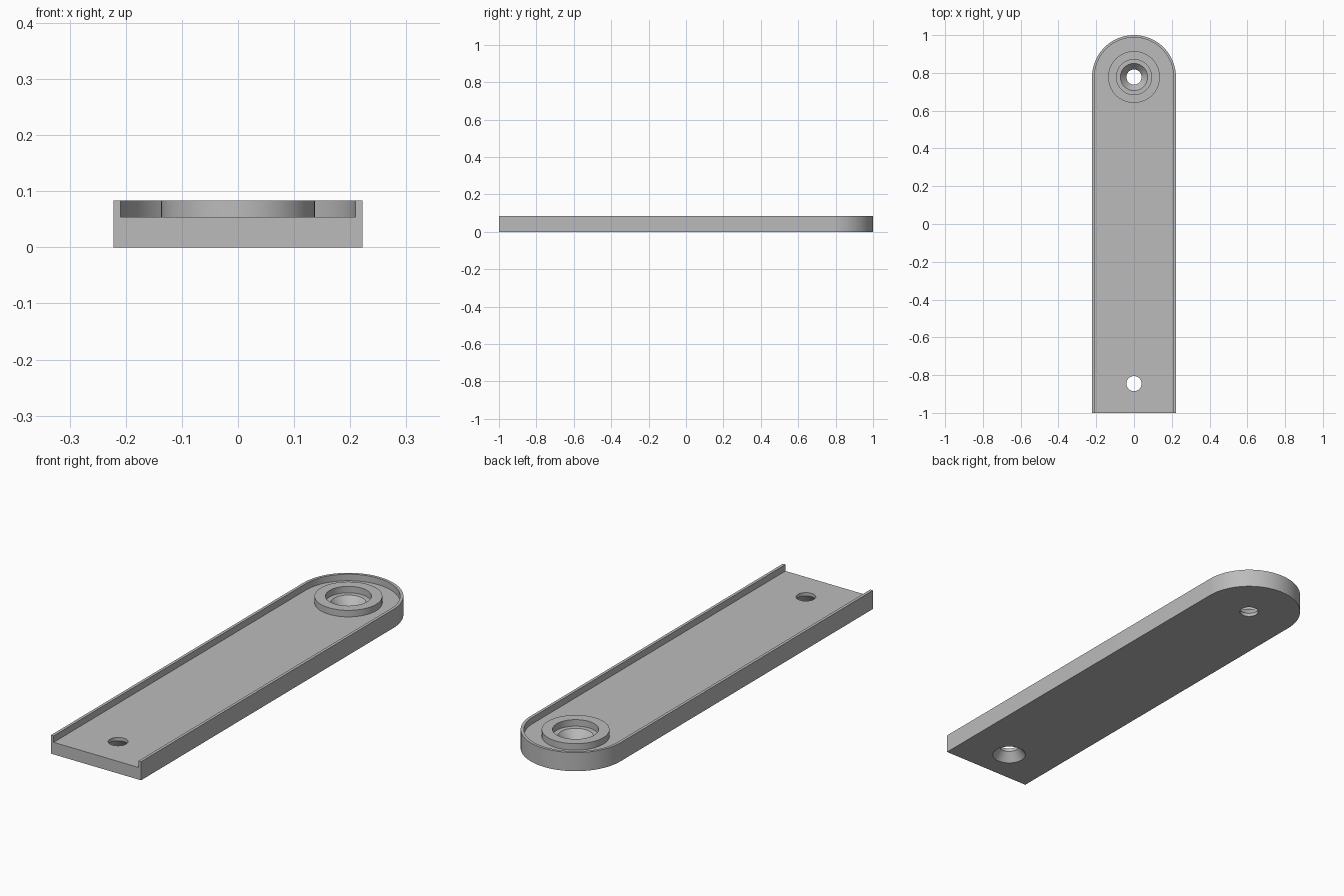
import bpy
import bmesh
from math import cos, sin, pi, radians

if "Cube" in bpy.data.objects:
    bpy.data.objects.remove(bpy.data.objects["Cube"], do_unlink=True)

HALF_W, WALL, HEIGHT, FLOOR = 0.222, 0.013, 0.083, 0.054
PIVOT_Y = 1 - HALF_W
SEGS = 64

grey = bpy.data.materials.new("plain_grey")
grey.use_nodes = True
grey.diffuse_color = (0.5, 0.5, 0.5, 1)
grey.node_tree.nodes["Principled BSDF"].inputs["Base Color"].default_value = (0.5, 0.5, 0.5, 1)


def finish(bm, name):
    bmesh.ops.recalc_face_normals(bm, faces=bm.faces)
    mesh = bpy.data.meshes.new(name)
    bm.to_mesh(mesh)
    bm.free()
    mesh.materials.append(grey)
    obj = bpy.data.objects.new(name, mesh)
    bpy.context.collection.objects.link(obj)
    return obj


def rounded_slab(name, r, front, z0, z1):
    """Straight strip with a half-round back end."""
    bm = bmesh.new()
    outline = [(-r, front), (r, front)]
    outline += [(r * cos(pi * i / SEGS), PIVOT_Y + r * sin(pi * i / SEGS)) for i in range(SEGS + 1)]
    face = bm.faces.new([bm.verts.new((x, y, z0)) for x, y in outline])
    top = bmesh.ops.extrude_face_region(bm, geom=[face])["geom"]
    bmesh.ops.translate(bm, vec=(0, 0, z1 - z0),
                        verts=[v for v in top if isinstance(v, bmesh.types.BMVert)])
    return finish(bm, name)


def lathe(name, profile, y):
    """Solid of revolution from (radius, z) pairs, bottom to top."""
    bm = bmesh.new()
    rings = [[bm.verts.new((r * cos(2 * pi * i / SEGS), y + r * sin(2 * pi * i / SEGS), z))
              for i in range(SEGS)] for r, z in profile]
    for low, high in zip(rings, rings[1:]):
        for i in range(SEGS):
            j = (i + 1) % SEGS
            bm.faces.new((low[i], low[j], high[j], high[i]))
    bm.faces.new(rings[0])
    bm.faces.new(rings[-1])
    return finish(bm, name)


def combine(body, tool, operation):
    mod = body.modifiers.new(operation.lower(), "BOOLEAN")
    mod.operation, mod.solver, mod.object = operation, "EXACT", tool
    bpy.context.view_layer.update()
    evaluated = body.evaluated_get(bpy.context.evaluated_depsgraph_get())
    mesh = bpy.data.meshes.new_from_object(evaluated)
    body.modifiers.clear()
    body.data = mesh
    bpy.data.objects.remove(tool, do_unlink=True)


# Tray body with a rim along the sides and round end, open at the front
tray = rounded_slab("tray_arm", HALF_W, -1, 0, HEIGHT)
combine(tray, rounded_slab("pocket", HALF_W - WALL, -1.1, FLOOR, 0.2), "DIFFERENCE")

# Raised boss at the round end
combine(tray, lathe("boss", [(0.137, 0.03), (0.137, HEIGHT)], PIVOT_Y), "UNION")

# Stepped, countersunk hole through the boss
combine(tray, lathe("boss_hole", [(0.04, -0.05), (0.04, 0.015), (0.072, FLOOR),
                                  (0.093, FLOOR), (0.093, 0.2)], PIVOT_Y), "DIFFERENCE")

# Front hole, countersunk from beneath
combine(tray, lathe("front_hole", [(0.079, -0.01), (0.04, 0.039), (0.04, 0.2)], -0.845), "DIFFERENCE")

# Smooth the curved walls, keep the edges crisp
bpy.ops.object.select_all(action="DESELECT")
tray.select_set(True)
bpy.context.view_layer.objects.active = tray
bpy.ops.object.shade_smooth_by_angle(angle=radians(25))
